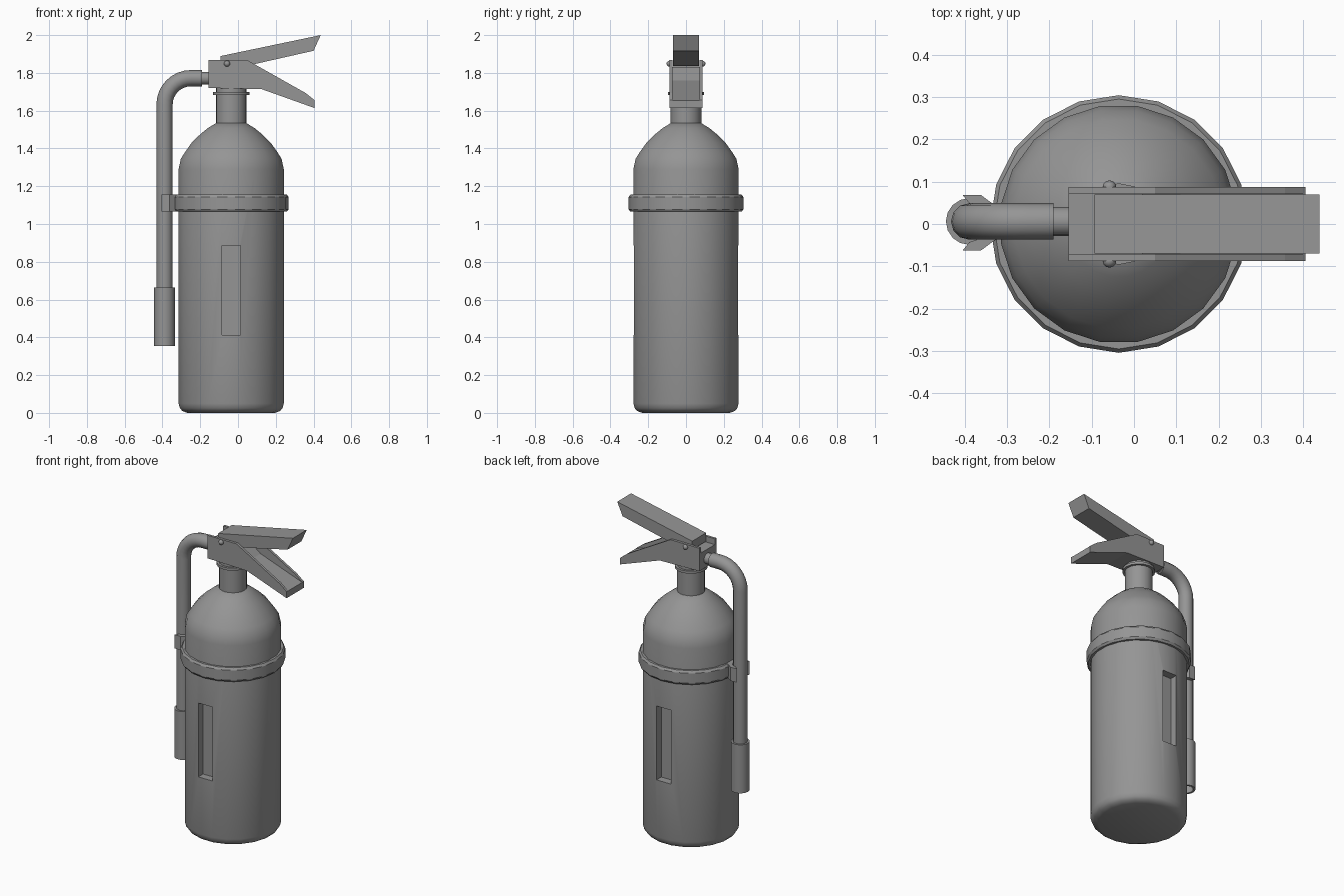
import bpy, bmesh, math
from mathutils import Vector, Matrix

cube = bpy.data.objects.get("Cube")
if cube:
    bpy.data.objects.remove(cube, do_unlink=True)

GREY = (0.3, 0.3, 0.3, 1)
grey = bpy.data.materials.new("plain grey")
grey.use_nodes = True
grey.diffuse_color = GREY
grey.node_tree.nodes["Principled BSDF"].inputs["Base Color"].default_value = GREY

AXIS = Vector((-0.036, 0, 0))      # tank centre line
HOSE = Vector((-0.389, 0.006, 0))  # hose centre line


def activate(ob):
    bpy.ops.object.select_all(action='DESELECT')
    ob.select_set(True)
    bpy.context.view_layer.objects.active = ob


def finish(name, bm, smooth=True):
    bmesh.ops.recalc_face_normals(bm, faces=bm.faces)
    mesh = bpy.data.meshes.new(name)
    bm.to_mesh(mesh)
    bm.free()
    mesh.materials.append(grey)
    ob = bpy.data.objects.new(name, mesh)
    bpy.context.collection.objects.link(ob)
    if smooth:
        activate(ob)
        bpy.ops.object.shade_smooth_by_angle(angle=math.radians(32))
    return ob


def lathe(name, profile, sides, centre, phase=0.0, direction='Z', closed=False):
    """Spin (radius, height) points round an upright or x-directed axis."""
    bm = bmesh.new()
    rings = []
    for r, h in profile:
        ring = []
        for i in range(sides):
            a = math.tau * (i + phase) / sides
            p = Vector((r * math.cos(a), r * math.sin(a), h))
            if direction == 'X':
                p = Vector((p.z, p.x, p.y))
            ring.append(bm.verts.new(p + centre))
        rings.append(ring)
    pairs = list(zip(rings, rings[1:]))
    if closed:
        pairs.append((rings[-1], rings[0]))
    else:
        bm.faces.new(rings[0])
        bm.faces.new(rings[-1])
    for low, high in pairs:
        for i in range(sides):
            j = (i + 1) % sides
            bm.faces.new((low[i], low[j], high[j], high[i]))
    return finish(name, bm)


def prism(name, outline, start, end, along='Y'):
    """Extrude an outline along y (x, z points) or z (x, y points)."""
    def place(a, b, c):
        return (a, c, b) if along == 'Y' else (a, b, c)
    bm = bmesh.new()
    caps = [[bm.verts.new(place(a, b, c)) for a, b in outline] for c in (start, end)]
    for cap in caps:
        bm.faces.new(cap)
    n = len(outline)
    for i in range(n):
        j = (i + 1) % n
        bm.faces.new((caps[0][i], caps[0][j], caps[1][j], caps[1][i]))
    return finish(name, bm, smooth=False)


# Tank with rounded base and domed shoulder
tank = lathe("tank", [(0.235, 0), (0.262, 0.01), (0.275, 0.025), (0.282, 0.05),
                      (0.282, 1.29), (0.27, 1.345), (0.248, 1.38), (0.212, 1.43),
                      (0.167, 1.474), (0.125, 1.508), (0.08, 1.535)],
             20, AXIS, phase=0.5)

# Tall recessed slots, front and back
for side in (-1, 1):
    cutter = prism("slot_cutter", [(-0.086, 0.412), (0.014, 0.412),
                                   (0.014, 0.885), (-0.086, 0.885)],
                   side * 0.23, side * 0.35)
    cutter.hide_render = True
    cut = tank.modifiers.new("slot", 'BOOLEAN')
    cut.operation = 'DIFFERENCE'
    cut.solver = 'EXACT'
    cut.object = cutter
    activate(tank)
    bpy.ops.object.modifier_apply(modifier=cut.name)
    bpy.data.objects.remove(cutter, do_unlink=True)
bpy.ops.object.shade_smooth_by_angle(angle=math.radians(32))

# Strap round the tank
lathe("strap", [(0.27, 1.065), (0.295, 1.065), (0.304, 1.078), (0.304, 1.142),
                (0.295, 1.155), (0.27, 1.155)], 20, AXIS, closed=True)

# Neck and its collar
lathe("neck", [(0.081, 1.52), (0.081, 1.73)], 20, AXIS)
lathe("collar", [(0.096, 1.683), (0.096, 1.699)], 16, AXIS)

# Hose clip: an open claw holding the hose
half = [(-0.405, 0.066), (-0.362, 0.066), (-0.32, 0.035)]
inner = [(-0.345, 0.02), (-0.36, 0.036), (-0.389, 0.046)]
outline = (half + [(x, -y) for x, y in reversed(half)]
           + [(x, -y) for x, y in reversed(inner)] + inner)
prism("hose_clip", [(x, y + HOSE.y * 0.5) for x, y in outline], 1.067, 1.155, 'Z')

# Hose: straight drop, quarter bend, short run to the valve
BEND, TOP = 0.14, 1.772
path = [(HOSE.x, 0.6), (HOSE.x, 1.1)]
for i in range(9):
    a = math.pi - i * math.pi / 16
    path.append((HOSE.x + BEND + BEND * math.cos(a), TOP - BEND + BEND * math.sin(a)))
path.append((-0.19, TOP))
curve = bpy.data.curves.new("hose", 'CURVE')
curve.dimensions = '3D'
curve.bevel_depth = 0.043
curve.bevel_resolution = 4
curve.use_fill_caps = True
spline = curve.splines.new('POLY')
spline.points.add(len(path) - 1)
for point, (x, z) in zip(spline.points, path):
    point.co = (x, HOSE.y, z, 1)
hose = bpy.data.objects.new("hose", curve)
bpy.context.collection.objects.link(hose)
curve.materials.append(grey)
activate(hose)
bpy.ops.object.convert(target='MESH')
bpy.ops.object.shade_smooth_by_angle(angle=math.radians(32))

lathe("hose_connector", [(0.034, -0.22), (0.034, -0.14)], 16,
      Vector((0, HOSE.y, TOP)), direction='X')
lathe("nozzle", [(0.042, 0.42), (0.042, 0.355), (0.055, 0.355),
                 (0.055, 0.665), (0.04, 0.665)], 16, HOSE)

# Valve body and lower handle: a channel with two side walls and a floor
under = [(0.405, 1.614), (0.125, 1.714), (-0.155, 1.72)]
wall = under + [(-0.155, 1.867), (0.05, 1.867), (0.357, 1.694), (0.405, 1.656)]
floor = under + [(-0.155, 1.83), (0.02, 1.83), (0.11, 1.76), (0.405, 1.655)]
for name, side in (("left", 1), ("right", -1)):
    prism("handle_wall_" + name, wall, side * 0.071, side * 0.087)
prism("handle_floor", floor, -0.071, 0.071)

# Upper squeeze lever
prism("squeeze_lever", [(-0.093, 1.835), (-0.093, 1.889), (0.438, 2.0),
                        (0.4, 1.917), (0.05, 1.838)], -0.07, 0.07)

# Hinge pin with rounded heads
for name, side in (("left", 1), ("right", -1)):
    bm = bmesh.new()
    bmesh.ops.create_uvsphere(bm, u_segments=12, v_segments=8, radius=0.016,
                              matrix=Matrix.Translation((-0.058, side * 0.087, 1.849)))
    finish("pin_head_" + name, bm)
